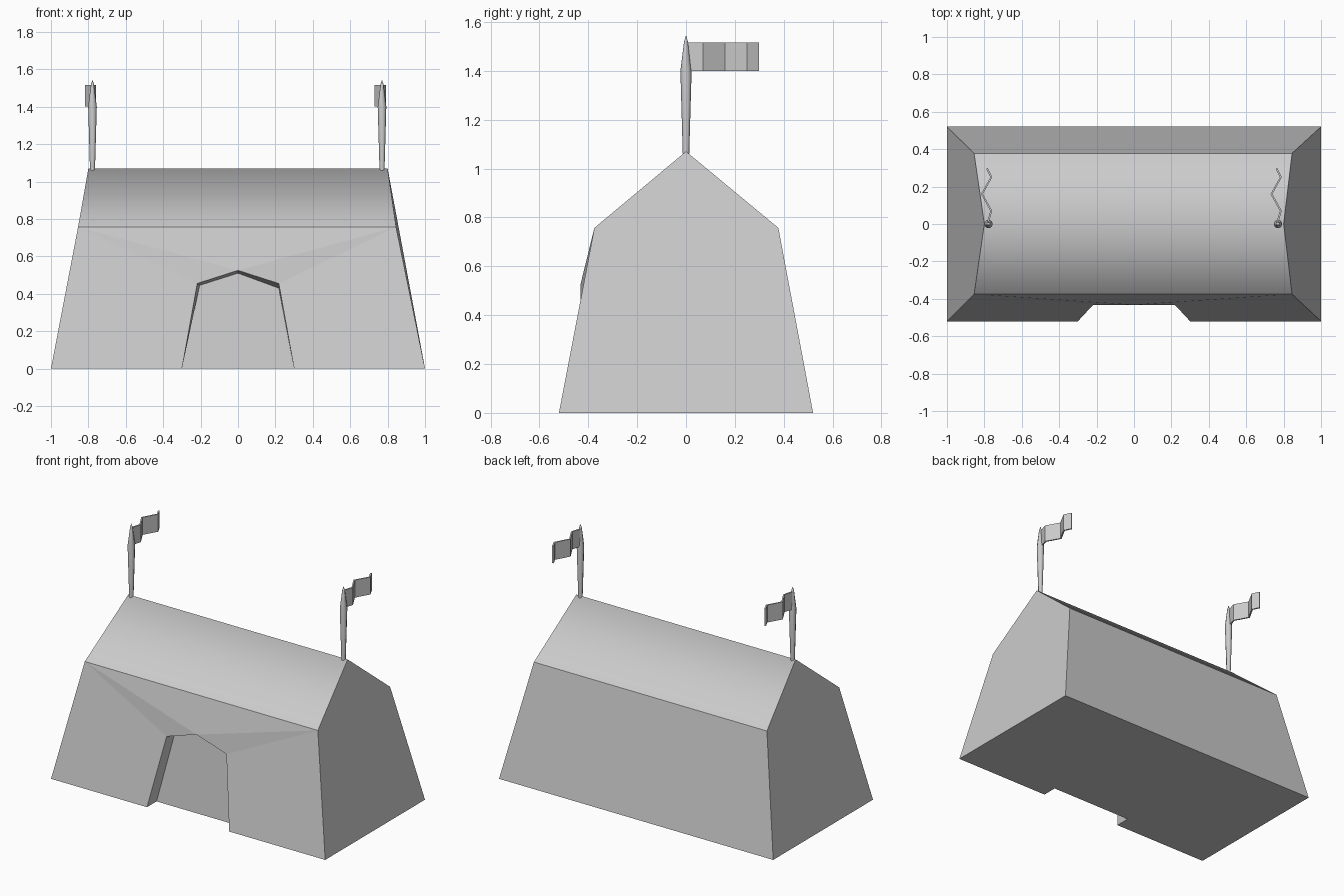
import bpy, bmesh, math

if "Cube" in bpy.data.objects:
    bpy.data.objects.remove(bpy.data.objects["Cube"])


def make_object(name, bm):
    bmesh.ops.recalc_face_normals(bm, faces=bm.faces[:])
    me = bpy.data.meshes.new(name)
    bm.to_mesh(me)
    bm.free()
    ob = bpy.data.objects.new(name, me)
    bpy.context.collection.objects.link(ob)
    return ob


# Hut body: tapered walls, pitched roof and a recessed doorway
bm = bmesh.new()
pts = {
    "bl": (-1, 0.52, 0), "br": (1, 0.52, 0),
    "fl": (-1, -0.52, 0), "fr": (1, -0.52, 0),
    "ebl": (-0.855, 0.378, 0.757), "ebr": (0.845, 0.378, 0.757),
    "efl": (-0.855, -0.375, 0.757), "efr": (0.845, -0.375, 0.757),
    "rl": (-0.8, 0, 1.07), "rr": (0.8, 0, 1.07),
}
# Door arch: outer edge on the wall, inner edge at the back of the recess
outer = [(-0.3, -0.52, 0), (-0.218, -0.432, 0.455), (0, -0.432, 0.525),
         (0.218, -0.432, 0.455), (0.3, -0.52, 0)]
inner = [(-0.3, -0.42, 0), (-0.205, -0.37, 0.445), (0, -0.37, 0.51),
         (0.218, -0.37, 0.43), (0.3, -0.42, 0)]
for i in range(5):
    pts[f"o{i}"] = outer[i]
    pts[f"i{i}"] = inner[i]
v = {k: bm.verts.new(p) for k, p in pts.items()}


def face(names):
    return bm.faces.new([v[n] for n in names.split()])


face("fl o0 o1 efl")
face("o1 o2 efl")
face("efl o2 efr")
face("o2 o3 efr")
face("o3 o4 fr efr")
for i in range(4):
    face(f"o{i} i{i} i{i + 1} o{i + 1}")
face("i0 i4 i3 i2 i1")
face("bl br ebr ebl")
face("fl efl rl ebl bl")
face("fr br ebr rr efr")
face("fl bl br fr o4 i4 i0 o0")
roof = [face("efl efr rr rl"), face("ebr ebl rl rr")]
for f in roof:
    f.smooth = True
make_object("hut_body", bm)


# Flagpole: slim lathe that swells below a pointed tip
def flagpole(name, x, sides=8):
    bm = bmesh.new()
    rings = []
    for z, r in [(1.05, 0.013), (1.40, 0.023), (1.52, 0.008)]:
        rings.append([bm.verts.new((x + r * math.cos(2 * math.pi * k / sides),
                                    r * math.sin(2 * math.pi * k / sides), z))
                      for k in range(sides)])
    tip = bm.verts.new((x, 0, 1.545))
    bm.faces.new(rings[0])
    for k in range(sides):
        n = (k + 1) % sides
        for a, b in zip(rings, rings[1:]):
            bm.faces.new((a[k], a[n], b[n], b[k]))
        bm.faces.new((rings[-1][k], rings[-1][n], tip))
    for f in bm.faces:
        f.smooth = len(f.verts) < 5
    make_object(name, bm)


# Flag: zigzag strip with a little thickness
def flag(name, x):
    path = [(-0.003, 0.01), (0.015, 0.07), (-0.035, 0.16), (0.015, 0.25), (-0.008, 0.297)]
    bm = bmesh.new()
    cols = [(bm.verts.new((x + px, py, 1.40)), bm.verts.new((x + px, py, 1.515)))
            for px, py in path]
    for a, b in zip(cols, cols[1:]):
        bm.faces.new((a[0], b[0], b[1], a[1]))
    ob = make_object(name, bm)
    mod = ob.modifiers.new("thickness", "SOLIDIFY")
    mod.thickness = 0.01
    mod.offset = 0


for side, x in (("left", -0.778), ("right", 0.77)):
    flagpole(side + "_flagpole", x)
    flag(side + "_flag", x)
